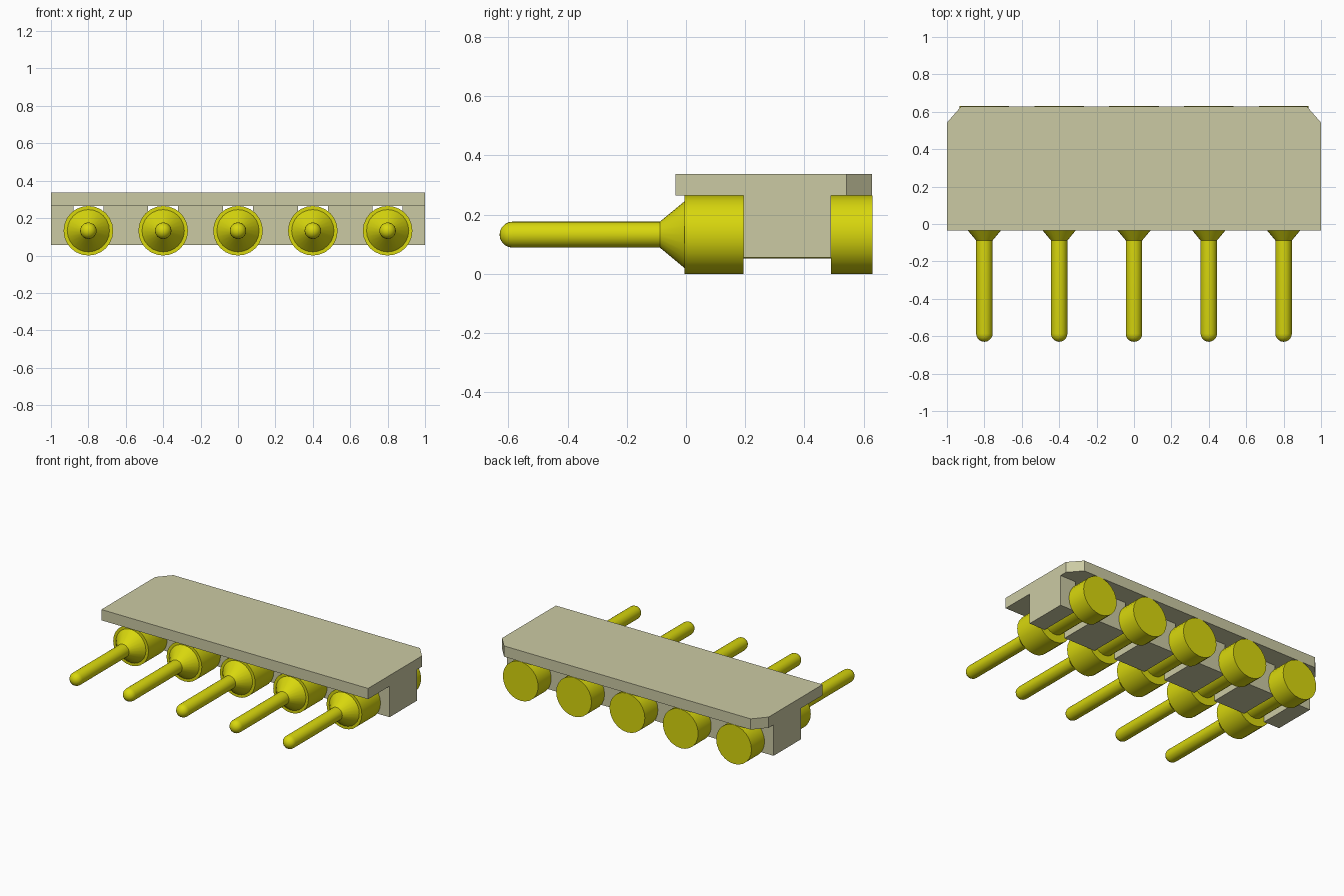
import bpy, bmesh, math
from mathutils import Matrix, Vector

cube = bpy.data.objects.get("Cube")
if cube:
    bpy.data.objects.remove(cube, do_unlink=True)


def material(name, rgb):
    m = bpy.data.materials.new(name)
    m.use_nodes = True
    m.diffuse_color = (*rgb, 1)
    m.node_tree.nodes["Principled BSDF"].inputs["Base Color"].default_value = (*rgb, 1)
    return m


BEIGE = material("beige plastic", (0.60, 0.59, 0.37))
YELLOW = material("yellow metal", (0.69, 0.68, 0.004))


def finish(bm, name, mat):
    bmesh.ops.recalc_face_normals(bm, faces=bm.faces)
    mesh = bpy.data.meshes.new(name)
    bm.to_mesh(mesh)
    bm.free()
    mesh.materials.append(mat)
    obj = bpy.data.objects.new(name, mesh)
    bpy.context.collection.objects.link(obj)
    return obj


def prism(name, outline, z0, z1, mat):
    """Extrude an XY outline from z0 up to z1."""
    bm = bmesh.new()
    face = bm.faces.new([bm.verts.new((x, y, z0)) for x, y in outline])
    ext = bmesh.ops.extrude_face_region(bm, geom=[face])
    top = [v for v in ext["geom"] if isinstance(v, bmesh.types.BMVert)]
    bmesh.ops.translate(bm, verts=top, vec=(0, 0, z1 - z0))
    return finish(bm, name, mat)


def lathe(name, profile, mat, segments=24):
    """Revolve (radius, y) points around the Y axis."""
    bm = bmesh.new()
    verts = [bm.verts.new((0, y, r)) for r, y in profile]
    edges = [bm.edges.new(pair) for pair in zip(verts, verts[1:])]
    bmesh.ops.spin(bm, geom=verts + edges, cent=(0, 0, 0), axis=(0, 1, 0),
                   angle=math.tau, steps=segments, use_duplicate=False)
    bmesh.ops.remove_doubles(bm, verts=bm.verts, dist=1e-5)
    return finish(bm, name, mat)


# Top plate with its two rear corners cut off
prism("top_plate", [(-1, -0.035), (1, -0.035), (1, 0.542), (0.925, 0.628),
                    (-0.925, 0.628), (-1, 0.542)], 0.265, 0.338, BEIGE)

# Separator blocks, leaving a slot for each pin neck
pin_xs = [-0.8, -0.4, 0.0, 0.4, 0.8]
edges_x = [-1.0] + [x + s * 0.08 for x in pin_xs for s in (-1, 1)] + [1.0]
for i in range(0, len(edges_x), 2):
    a, b = edges_x[i], edges_x[i + 1]
    prism(f"separator_block_{i // 2 + 1}",
          [(a, 0.195), (b, 0.195), (b, 0.49), (a, 0.49)], 0.055, 0.265, BEIGE)

# Pins: rounded tip, shaft, cone, collar, neck and rear head
R, SHAFT, NECK = 0.1325, 0.044, 0.08
tip = [(SHAFT * math.sin(t), -0.586 - SHAFT * math.cos(t))
       for t in (math.pi / 2 * k / 5 for k in range(6))]
profile = tip + [(SHAFT, -0.088), (0.113, -0.005), (R, -0.005), (R, 0.195),
                 (NECK, 0.195), (NECK, 0.49), (R, 0.49), (R, 0.63), (0, 0.63)]
first = lathe("pin_1", profile, YELLOW)
bpy.ops.object.select_all(action="DESELECT")
first.select_set(True)
bpy.context.view_layer.objects.active = first
bpy.ops.object.shade_smooth_by_angle(angle=math.radians(30))
first.location = (pin_xs[0], 0, R)
for i, x in enumerate(pin_xs[1:], 2):
    pin = first.copy()
    pin.name = f"pin_{i}"
    pin.location = (x, 0, R)
    bpy.context.collection.objects.link(pin)
